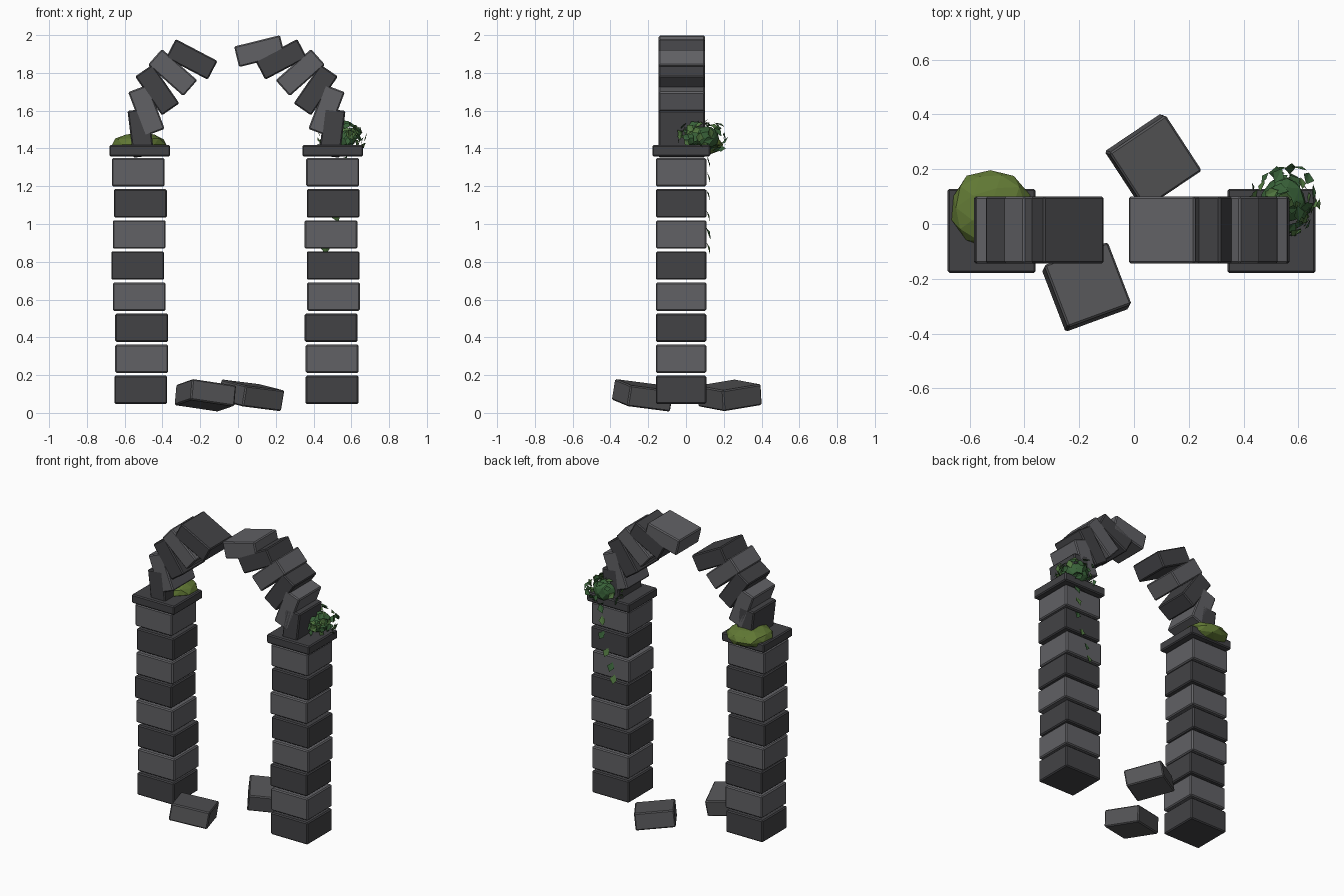
import bpy, bmesh, math, random
from mathutils import Matrix, Vector, Euler

if "Cube" in bpy.data.objects:
    bpy.data.objects.remove(bpy.data.objects["Cube"])

random.seed(4)


def material(name, r, g, b):
    m = bpy.data.materials.new(name)
    m.diffuse_color = (r, g, b, 1)
    m.use_nodes = True
    m.node_tree.nodes["Principled BSDF"].inputs["Base Color"].default_value = m.diffuse_color
    return m


DARK = material("dark_stone", 0.055, 0.055, 0.06)
LIGHT = material("light_stone", 0.12, 0.12, 0.13)
MID = material("fallen_stone", 0.09, 0.09, 0.095)
MOSS = material("moss", 0.12, 0.19, 0.035)
LEAF_A = material("leaf_dark", 0.04, 0.12, 0.04)
LEAF_B = material("leaf_light", 0.08, 0.18, 0.05)


def finish(bm, name, mats):
    me = bpy.data.meshes.new(name)
    bm.to_mesh(me)
    bm.free()
    for m in mats:
        me.materials.append(m)
    ob = bpy.data.objects.new(name, me)
    bpy.context.collection.objects.link(ob)
    return ob


def block(name, loc, size, mat, rot=(0, 0, 0), bevel=0.007):
    """Stone block with a small chamfer."""
    bm = bmesh.new()
    bmesh.ops.create_cube(bm, size=1, matrix=Matrix.Diagonal((*size, 1)))
    bmesh.ops.bevel(bm, geom=bm.edges[:], offset=bevel, segments=1,
                    affect='EDGES', profile=0.5)
    ob = finish(bm, name, [mat])
    ob.location = loc
    ob.rotation_euler = [math.radians(a) for a in rot]
    return ob


# Pillars: eight loosely stacked blocks and a cap slab each
pillars = {
    "left": (-0.52, [-.515, -.51, -.51, -.523, -.531, -.523, -.517, -.528]),
    "right": (0.502, [.498, .498, .493, .506, .504, .493, .504, .501]),
}
for side, (cx, xs) in pillars.items():
    for i, x in enumerate(xs):
        block(f"{side}_pillar_block_{i + 1}", (x, -0.026, 0.122 + i * 0.1645),
              (0.28, 0.267, 0.15), LIGHT if i % 2 else DARK)
    block(f"{side}_pillar_cap", (cx, -0.025, 1.388), (0.322, 0.307, 0.06), DARK)

# Arch: thirteen stones on a half circle, two of them missing
COUNT, RADIUS = 13, 0.51
for i in range(COUNT):
    if i in (6, 7):
        continue
    a = (i + 0.5) * math.pi / COUNT
    block(f"arch_stone_{i + 1}",
          (-0.008 + RADIUS * math.cos(a), -0.022, 1.42 + RADIUS * math.sin(a)),
          (0.25, 0.245, 0.112), LIGHT if i % 2 else DARK,
          rot=(0, math.degrees(a) - 90, 0))

# Fallen stones on the ground
block("fallen_stone_front", (-0.173, -0.23, 0.093), (0.25, 0.245, 0.112), MID, (-7, 8, 20))
block("fallen_stone_back", (0.07, 0.23, 0.093), (0.25, 0.245, 0.112), MID, (8, 6, 34))

# Moss cushion on the left cap
bm = bmesh.new()
bmesh.ops.create_icosphere(bm, subdivisions=2, radius=1)
for v in bm.verts:
    v.co *= random.uniform(0.93, 1.05)
    v.co = Vector((v.co.x * 0.148, v.co.y * 0.145, v.co.z * 0.062))
moss = finish(bm, "moss_cushion", [MOSS])
moss.location = (-0.525, 0.06, 1.42)


def leaf(bm, pos, normal, size, spin, mat):
    """Pointed four-sided leaf, slightly folded, facing along normal."""
    q = Vector(normal).to_track_quat('Z', 'Y').to_matrix()
    r = q @ Euler((0, 0, spin)).to_matrix()
    pts = [(0, -.6, 0), (.45, 0, .1), (0, .6, 0), (-.45, 0, .1)]
    vs = [bm.verts.new(Vector(pos) + r @ (Vector(p) * size)) for p in pts]
    for tri in ((0, 1, 2), (0, 2, 3)):
        bm.faces.new([vs[k] for k in tri]).material_index = mat


# Ivy clump on the right cap: leafy shell around a faceted core
centre = Vector((0.545, 0.085, 1.455))
bm = bmesh.new()
bmesh.ops.create_icosphere(bm, subdivisions=2, radius=1)
for v in bm.verts:
    v.co = centre + Vector((v.co.x * 0.085, v.co.y * 0.09, v.co.z * 0.065)) * random.uniform(0.9, 1.1)
finish(bm, "ivy_core", [LEAF_A])

bm = bmesh.new()
for i in range(75):
    a = random.uniform(0, 2 * math.pi)
    h = random.uniform(-0.75, 1)
    s = math.sqrt(1 - h * h)
    d = Vector((s * math.cos(a), s * math.sin(a), h))
    reach = random.uniform(0.85, 1.2)
    pos = centre + Vector((d.x * 0.108, d.y * 0.115, d.z * 0.082)) * reach
    tilt = d + Vector([random.uniform(-.5, .5) for _ in range(3)])
    leaf(bm, pos, tilt, random.uniform(0.035, 0.055),
         random.uniform(0, 6.28), random.randint(0, 1))
finish(bm, "ivy_leaves", [LEAF_A, LEAF_B])

# Trailing vine down the back of the right pillar
bm = bmesh.new()
trail = [(.56, 1.33), (.55, 1.25), (.555, 1.15), (.52, 1.04), (.485, .95), (.465, .87)]
for i, (x, z) in enumerate(trail):
    leaf(bm, (x, 0.118, z), (random.uniform(-.3, .3), 1, 0.3), 0.055,
         random.uniform(-.6, .6), i % 2)
finish(bm, "ivy_trail", [LEAF_A, LEAF_B])
